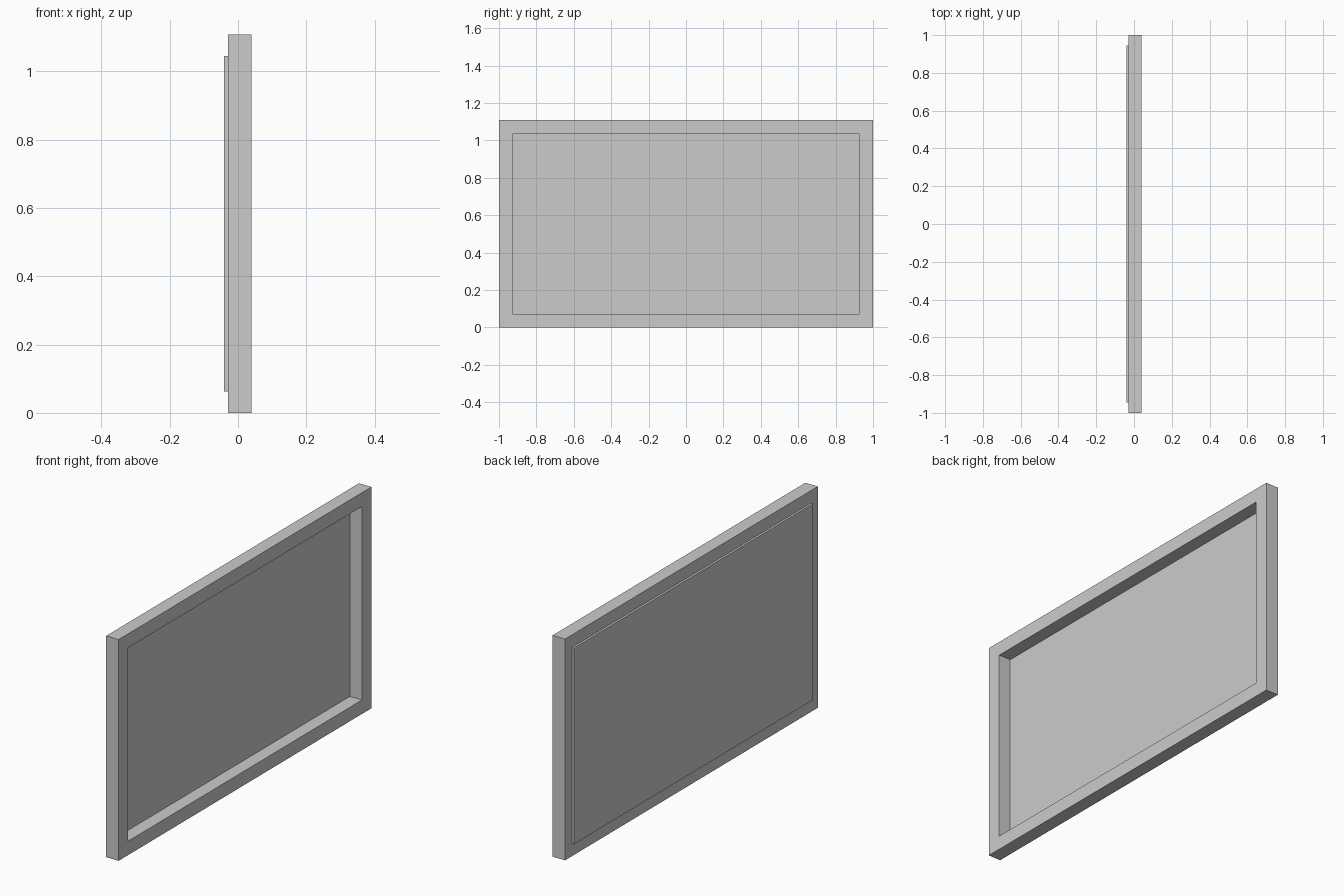
import bpy, bmesh

if "Cube" in bpy.data.objects:
    bpy.data.objects.remove(bpy.data.objects["Cube"])

HEIGHT = 1.108
MID = HEIGHT / 2


def rect(bm, x, half_y, half_z):
    """Four corner vertices of a rectangle facing x."""
    return [bm.verts.new((x, sy * half_y, MID + sz * half_z))
            for sy, sz in ((-1, -1), (1, -1), (1, 1), (-1, 1))]


def bridge(bm, a, b):
    """Four quads joining two rectangles."""
    for i in range(4):
        j = (i + 1) % 4
        bm.faces.new((a[i], a[j], b[j], b[i]))


def finish(bm, name):
    bmesh.ops.recalc_face_normals(bm, faces=bm.faces)
    mesh = bpy.data.meshes.new(name)
    bm.to_mesh(mesh)
    bm.free()
    obj = bpy.data.objects.new(name, mesh)
    bpy.context.collection.objects.link(obj)
    return obj


# Frame: rectangular border with an open centre
bm = bmesh.new()
loops = [rect(bm, x, hy, hz) for x, hy, hz in (
    (-0.03, 1.0, MID), (0.039, 1.0, MID),
    (0.039, 0.925, 0.484), (-0.03, 0.925, 0.484))]
for k in range(4):
    bridge(bm, loops[k], loops[(k + 1) % 4])
finish(bm, "frame")

# Back panel: thin board closing the opening, standing proud at the rear
bm = bmesh.new()
rear = rect(bm, -0.041, 0.946, 0.491)
front = rect(bm, -0.028, 0.946, 0.491)
bridge(bm, rear, front)
bm.faces.new(rear)
bm.faces.new(front)
finish(bm, "back_panel")
